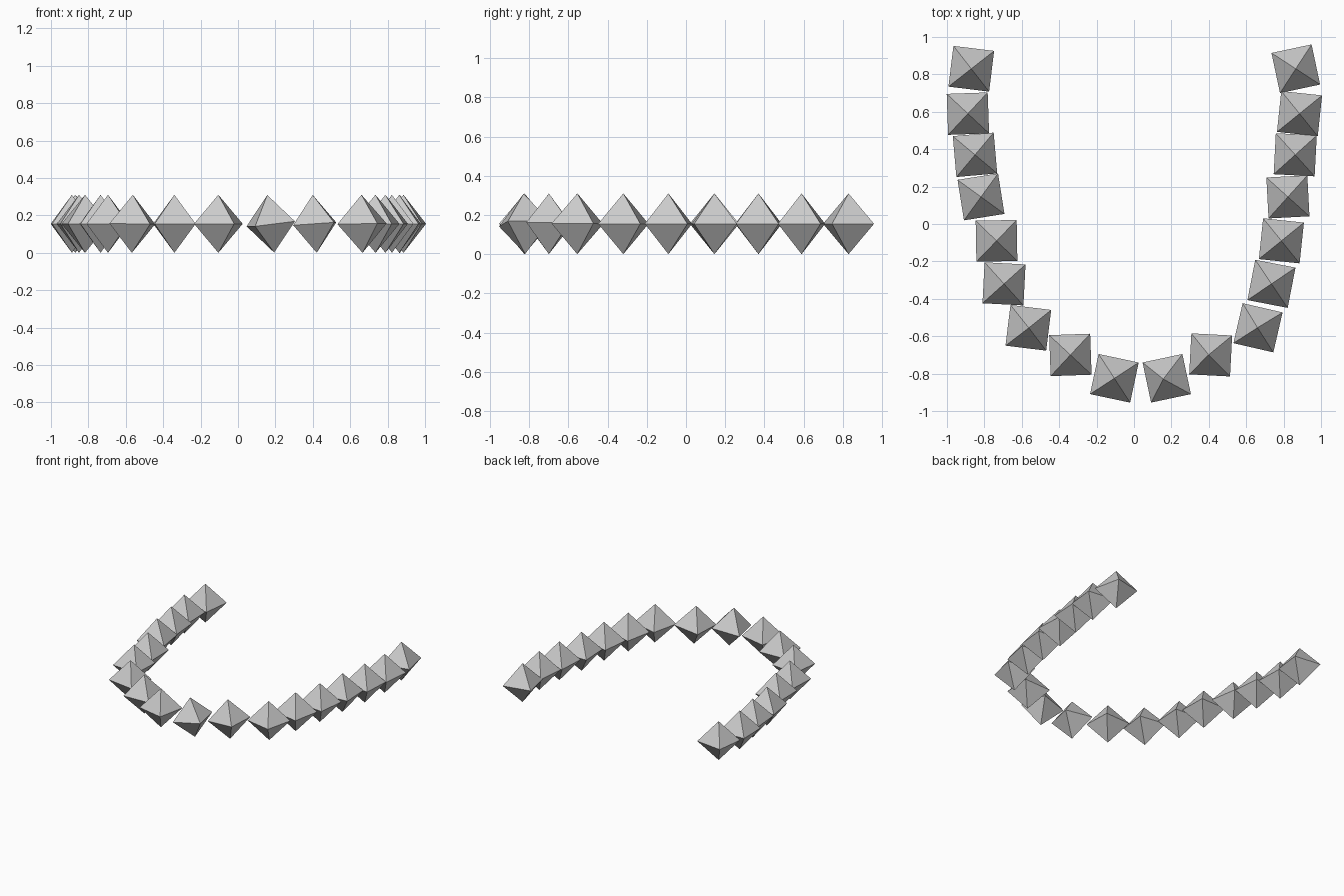
import bpy, bmesh
from math import radians, cos, sin, pi

if "Cube" in bpy.data.objects:
    bpy.data.objects.remove(bpy.data.objects["Cube"])

R = 0.155  # centre to vertex of a regular octahedron

# One shared octahedral bead mesh: four-sided equator plus two tips
bm = bmesh.new()
for i in range(4):
    a = pi / 4 + i * pi / 2
    bm.verts.new((R * cos(a), R * sin(a), 0))
bm.verts.new((0, 0, R))
bm.verts.new((0, 0, -R))
bmesh.ops.convex_hull(bm, input=bm.verts[:])
bmesh.ops.recalc_face_normals(bm, faces=bm.faces[:])
mesh = bpy.data.meshes.new("bead")
bm.to_mesh(mesh)
bm.free()

# Bead heights along the strand, from the open end to the bottom of the U
rows = [0.83, 0.59, 0.37, 0.145, -0.09, -0.32, -0.555, -0.70, -0.825]

# (x, turn about z, sideways tilt) for each row
left = [(-0.87, -7, 0), (-0.888, 2, 0), (-0.85, 5, 0), (-0.818, 9, 0), (-0.735, 1, 0),
        (-0.695, -3, 0), (-0.565, -7, 1), (-0.34, 2, 0), (-0.105, -12, 0)]
right = [(0.865, 12, 0), (0.885, -6, 0), (0.862, -3, 0), (0.823, 3, 0), (0.788, -6, 0),
         (0.735, -11, 0), (0.663, -13, -1), (0.41, -3, -4), (0.175, 12, -7)]

for side, beads in (("left", left), ("right", right)):
    for i, (y, (x, turn, tilt)) in enumerate(zip(rows, beads)):
        ob = bpy.data.objects.new(f"{side}_bead_{i + 1}", mesh)
        ob.location = (x, y, R)
        ob.rotation_euler = (0, radians(tilt), radians(turn))
        bpy.context.collection.objects.link(ob)
